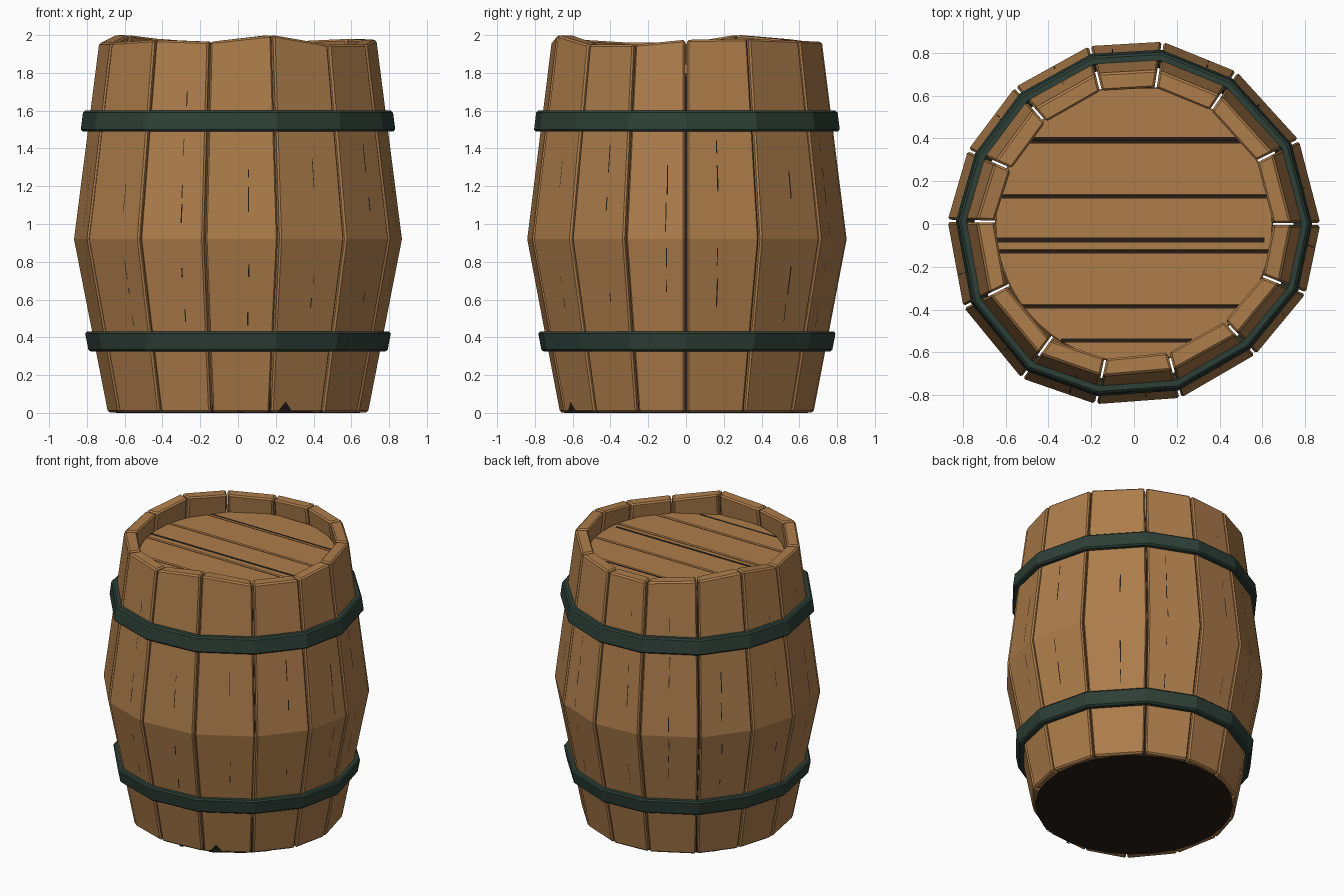
import bpy, bmesh, math, random
from mathutils import Vector

if "Cube" in bpy.data.objects:
    bpy.data.objects.remove(bpy.data.objects["Cube"])

random.seed(4)

def material(name, rgb):
    m = bpy.data.materials.new(name)
    m.diffuse_color = (*rgb, 1)
    m.use_nodes = True
    m.node_tree.nodes["Principled BSDF"].inputs["Base Color"].default_value = m.diffuse_color
    return m

WOOD = material("oak wood", (0.42, 0.205, 0.07))
IRON = material("dark green iron", (0.027, 0.051, 0.039))
DARK = material("dark inside", (0.018, 0.012, 0.008))

# Stave joints: angle, radius at the bulge, height of the rim
JOINTS = [(0, .87, 1.975), (27, .863, 1.98), (56, .857, 1.97), (81, .861, 1.965),
          (104, .856, 1.96), (131, .846, 1.98), (156, .848, 2.0), (179, .87, 1.96),
          (206, .885, 1.96), (234, .89, 1.975), (258, .859, 1.965), (285, .84, 2.0),
          (313, .832, 1.95), (338, .865, 1.95)]
N = len(JOINTS)
MID = 0.92

def scale_at(z):
    """Barrel profile as a fraction of the bulge radius."""
    if z < MID:
        return 0.793 + 0.207 * z / MID
    return 1 - 0.155 * (z - MID) / (1.97 - MID)

def joint_point(i, z, offset=0.0, shift=0.0):
    a, r, _ = JOINTS[i % N]
    rad = r * scale_at(z) + offset
    t = math.radians(a) + shift / rad
    return Vector((rad * math.cos(t), rad * math.sin(t), z))

def finish(name, bm, mat, bevel=0.0):
    bmesh.ops.recalc_face_normals(bm, faces=bm.faces)
    me = bpy.data.meshes.new(name)
    bm.to_mesh(me)
    bm.free()
    me.materials.append(mat)
    ob = bpy.data.objects.new(name, me)
    bpy.context.collection.objects.link(ob)
    if bevel:
        b = ob.modifiers.new("Bevel", 'BEVEL')
        b.width, b.segments = bevel, 1
        b.limit_method, b.angle_limit = 'ANGLE', math.radians(30)
    return ob

def loft(bm, rings, closed=False):
    """Bridge rings of points; cap the ends unless closed into a loop."""
    vs = [[bm.verts.new(p) for p in ring] for ring in rings]
    n = len(rings[0])
    for k in range(len(vs) if closed else len(vs) - 1):
        a, b = vs[k], vs[(k + 1) % len(vs)]
        for j in range(n):
            bm.faces.new((a[j], a[(j + 1) % n], b[(j + 1) % n], b[j]))
    if not closed:
        bm.faces.new(vs[0])
        bm.faces.new(vs[-1])

# Staves, with thin gaps between them
bm = bmesh.new()
GAP, THICK = 0.005, 0.085
for i in range(N):
    rings = []
    for level in (0.003, MID, None):
        za = level if level else JOINTS[i][2]
        zb = level if level else JOINTS[(i + 1) % N][2]
        rings.append([joint_point(i, za, 0, GAP), joint_point(i + 1, zb, 0, -GAP),
                      joint_point(i + 1, zb, -THICK, -GAP), joint_point(i, za, -THICK, GAP)])
    loft(bm, rings)
finish("staves", bm, WOOD, 0.01)

# Iron hoops that follow the stave corners
for name, z0, z1 in (("lower_hoop", 0.325, 0.43), ("upper_hoop", 1.49, 1.6)):
    bm = bmesh.new()
    loft(bm, [[joint_point(i, z0, -0.01), joint_point(i, z0, 0.037),
               joint_point(i, z1, 0.037), joint_point(i, z1, -0.01)] for i in range(N)], True)
    finish(name, bm, IRON, 0.01)

# Lid of five planks cut to a circle
bm = bmesh.new()
LID_R, LID_Z, PITCH = 0.65, 1.85, 0.257
for k in range(5):
    y0 = max(-LID_R + 0.004, (k - 2.5) * PITCH + 0.004)
    y1 = min(LID_R - 0.004, (k - 1.5) * PITCH - 0.004)
    t0, t1 = math.asin(y0 / LID_R), math.asin(y1 / LID_R)
    arc = [t0 + (t1 - t0) * j / 8 for j in range(9)]
    outline = [(LID_R * math.cos(t), LID_R * math.sin(t)) for t in arc]
    outline += [(-x, y) for x, y in reversed(outline)]
    loft(bm, [[(x, y, z) for x, y in outline] for z in (LID_Z - 0.06, LID_Z)])
finish("lid_planks", bm, WOOD, 0.006)

# Dark core, seen through the gaps and from below
bm = bmesh.new()
loft(bm, [[(0.645 * math.cos(j * math.tau / 28), 0.645 * math.sin(j * math.tau / 28), z)
           for j in range(28)] for z in (0, LID_Z - 0.07)])
finish("dark_core", bm, DARK)

# Cracks: thin broken slivers along the staves and across the lid
def stave_point(i, f, z):
    return joint_point(i, z, 0.002).lerp(joint_point(i + 1, z, 0.002), f)

bm = bmesh.new()
for i in range(N):
    f = random.uniform(0.35, 0.7)
    z = random.uniform(0.25, 0.6)
    while z < 1.75:
        h = random.uniform(0.03, 0.16)
        if z + h > 1.8:
            break
        clear = all(z + h < a or z > b for a, b in ((0.3, 0.45), (0.9, 0.94), (1.47, 1.62)))
        if clear:
            w = random.uniform(0.008, 0.02)
            g = f + random.uniform(-0.01, 0.01)
            bm.faces.new([bm.verts.new(stave_point(i, a, b)) for a, b in
                          ((g, z), (g + w, z), (g + w, z + h), (g, z + h))])
        z += h + random.uniform(0.03, 0.2)
for x0, x1, y, w in ((-.5, .5, .4, .014), (-.64, .61, -.075, .024), (-.34, .27, -.545, .018)):
    bm.faces.new([bm.verts.new((x, yy, LID_Z + 0.002)) for x, yy in
                  ((x0, y - w / 2), (x1, y - w / 2), (x1, y + w / 2), (x0, y + w / 2))])
# Chipped notches at the foot
for i, f, w, h in ((11, 0.27, 0.16, 0.06), (10, 0.48, 0.06, 0.015)):
    bm.faces.new([bm.verts.new(stave_point(i, a, b)) for a, b in
                  ((f - w, 0.0), (f + w, 0.0), (f, h))])
finish("cracks", bm, DARK)
